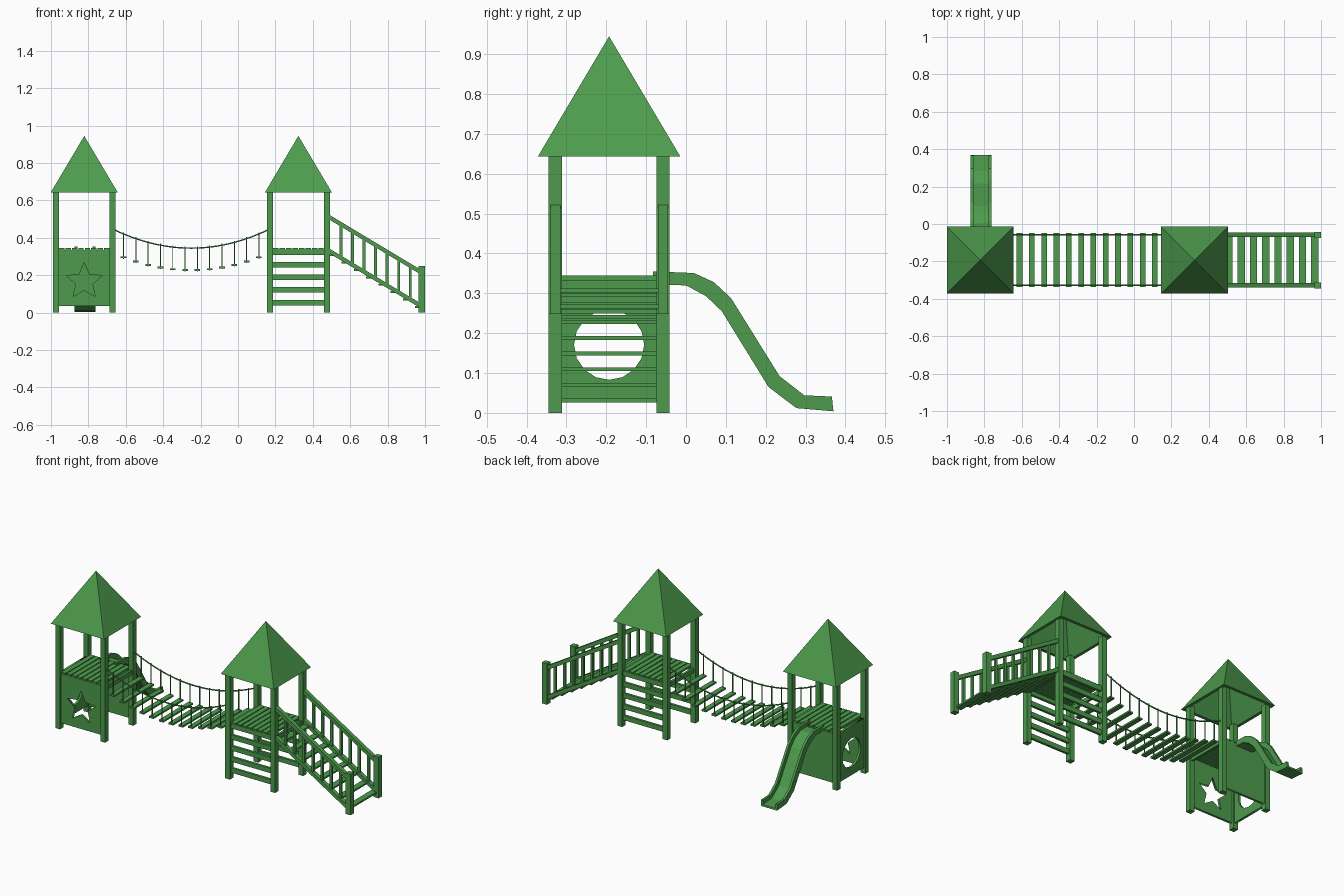
import bpy, bmesh, math
from mathutils import Matrix, Vector

if "Cube" in bpy.data.objects:
    bpy.data.objects.remove(bpy.data.objects["Cube"], do_unlink=True)

green = bpy.data.materials.new("playground_green")
green.use_nodes = True
green.diffuse_color = (0.075, 0.33, 0.075, 1)
green.node_tree.nodes["Principled BSDF"].inputs["Base Color"].default_value = green.diffuse_color

CY = -0.193            # centre line of towers, bridge and stairs
PX, PY = 0.152, 0.135  # post offsets from tower centre
DECK = 0.335


def add_object(name, data):
    obj = bpy.data.objects.new(name, data)
    data.materials.append(green)
    bpy.context.collection.objects.link(obj)
    return obj


def finish(name, bm):
    bmesh.ops.recalc_face_normals(bm, faces=bm.faces)
    mesh = bpy.data.meshes.new(name)
    bm.to_mesh(mesh)
    bm.free()
    return add_object(name, mesh)


def boxes(name, items):
    """One object from a list of (centre, size) boxes."""
    bm = bmesh.new()
    for centre, size in items:
        bmesh.ops.create_cube(bm, size=1, matrix=Matrix.Translation(centre) @ Matrix.Diagonal((*size, 1)))
    return finish(name, bm)


def panel(name, location, spin, half_width, low, high, hole=()):
    """Upright board with an optional cut-out, drawn as a filled outline."""
    curve = bpy.data.curves.new(name, "CURVE")
    curve.dimensions = "2D"
    curve.fill_mode = "BOTH"
    curve.extrude = 0.007
    outer = [(-half_width, low), (half_width, low), (half_width, high), (-half_width, high)]
    for outline in filter(None, (outer, hole)):
        spline = curve.splines.new("POLY")
        spline.points.add(len(outline) - 1)
        for point, (u, v) in zip(spline.points, outline):
            point.co = (u, v, 0, 1)
        spline.use_cyclic_u = True
    obj = add_object(name, curve)
    obj.location = location
    obj.rotation_euler = (math.pi / 2, 0, spin)


def ring(count, z, radii):
    """Closed outline whose radius cycles through radii, starting at the top."""
    step = math.tau / count
    return [(radii[i % len(radii)] * math.sin(i * step), z + radii[i % len(radii)] * math.cos(i * step))
            for i in range(count)]


def roof(name, cx):
    """Hollow four-sided roof."""
    bm = bmesh.new()
    loops = []
    for half, top in ((0.179, 0.945), (0.161, 0.915)):
        base = [bm.verts.new((cx + sx * half, CY + sy * half, 0.643))
                for sx, sy in ((-1, -1), (1, -1), (1, 1), (-1, 1))]
        apex = bm.verts.new((cx, CY, top))
        for i in range(4):
            bm.faces.new((base[i], base[(i + 1) % 4], apex))
        loops.append(base)
    for i in range(4):
        j = (i + 1) % 4
        bm.faces.new((loops[0][i], loops[0][j], loops[1][j], loops[1][i]))
    finish(name, bm)


def tower(prefix, cx):
    boxes(prefix + "_posts", [((cx + sx * PX, CY + sy * PY, 0.325), (0.032, 0.033, 0.65))
                              for sx in (-1, 1) for sy in (-1, 1)])
    boxes(prefix + "_deck_planks", [((cx + (i - 3.5) * 0.0345, CY, DECK + 0.004), (0.029, 0.28, 0.012))
                                    for i in range(8)])
    boxes(prefix + "_deck_beams", [((cx + s * PX, CY, DECK - 0.014), (0.014, 2 * PY, 0.026))
                                   for s in (-1, 1)])
    roof(prefix + "_roof", cx)


# Towers
LEFT, RIGHT = -0.822, 0.323
tower("slide_tower", LEFT)
tower("stair_tower", RIGHT)

# Boards around the slide tower
panel("star_panel", (LEFT, CY - PY, 0), 0, PX - 0.016, 0.035, DECK, ring(10, 0.167, (0.1, 0.046)))
panel("round_hole_panel", (LEFT - PX, CY, 0), math.pi / 2, PY - 0.0165, 0.035, DECK,
      ring(16, 0.171, (0.088,)))
panel("back_panel", (LEFT, CY + PY, 0), 0, PX - 0.016, 0.035, DECK)

# Ladder bars on both long sides of the stair tower
boxes("ladder_bars", [((RIGHT, CY + s * PY, 0.054 + i * 0.0675), (2 * PX - 0.03, 0.015, 0.029))
                      for s in (-1, 1) for i in range(5)])

# Hanging bridge
MID = -0.25


def rope_z(x):
    return 0.345 + 0.095 * ((x - MID) / 0.405) ** 2


def plank_z(x):
    return 0.227 + 0.069 * ((x - MID) / 0.362) ** 2


plank_xs = [MID + (i - 5.5) * 0.0658 for i in range(12)]
boxes("bridge_planks", [((x, CY, plank_z(x)), (0.03, 0.288, 0.01)) for x in plank_xs])
hangers = []
for s in (-1, 1):
    for x in plank_xs:
        low, high = plank_z(x) - 0.008, rope_z(x) + 0.008
        hangers.append(((x, CY + s * 0.135, (low + high) / 2), (0.005, 0.005, high - low)))
    rope = bpy.data.curves.new("bridge_rope", "CURVE")
    rope.dimensions = "3D"
    rope.bevel_depth = 0.004
    rope.bevel_resolution = 1
    rope.use_fill_caps = True
    spline = rope.splines.new("POLY")
    spline.points.add(24)
    for i, point in enumerate(spline.points):
        x = MID + 0.41 * (i / 12 - 1)
        point.co = (x, CY + s * 0.135, rope_z(x), 1)
    add_object("bridge_rope", rope)
boxes("bridge_hangers", hangers)

# Stairs with railings
X0, X1, SLOPE = 0.48, 0.975, -0.6


def sloped_bar(name, y, top, height, width):
    bm = bmesh.new()
    bmesh.ops.create_cube(bm, size=1)
    for v in bm.verts:
        x = X0 + (v.co.x + 0.5) * (X1 - X0)
        v.co = (x, y + v.co.y * width, top + SLOPE * (x - 0.49) + (v.co.z - 0.5) * height)
    finish(name, bm)


balusters, newels = [], []
for s in (-1, 1):
    y = CY + s * PY
    sloped_bar("stair_rail", y, 0.522, 0.026, 0.025)
    sloped_bar("stair_stringer", y, 0.342, 0.026, 0.025)
    newels.append(((0.983, y, 0.125), (0.034, 0.033, 0.25)))
    for i in range(7):
        x = 0.55 + i * 0.0618
        balusters.append(((x, y, 0.418 + SLOPE * (x - 0.49)), (0.015, 0.012, 0.18)))
boxes("stair_newel_posts", newels)
boxes("stair_balusters", balusters)
boxes("stair_treads", [((0.508 + i * 0.0655, CY, 0.307 - i * 0.0395), (0.038, 2 * PY - 0.02, 0.01))
                       for i in range(8)])

# Slide: channel section swept along paired lower and upper outlines
under = [(-0.083, 0.322), (0.0, 0.32), (0.05, 0.293), (0.09, 0.255), (0.207, 0.065), (0.277, 0.012), (0.37, 0.004)]
upper = [(-0.083, 0.355), (0.02, 0.351), (0.07, 0.328), (0.113, 0.288), (0.235, 0.092), (0.297, 0.044), (0.366, 0.041)]
half_section = [(0.055, 0), (0.055, 1), (0.041, 1), (0.041, 0.3)]
section = half_section + [(-u, t) for u, t in reversed(half_section)]
bm = bmesh.new()
rows = []
for a, b in zip(under, upper):
    row = []
    for u, t in section:
        y, z = Vector(a).lerp(Vector(b), t)
        row.append(bm.verts.new((-0.818 + u, y, z)))
    rows.append(row)
n = len(section)
for r0, r1 in zip(rows, rows[1:]):
    for i in range(n):
        j = (i + 1) % n
        bm.faces.new((r0[i], r0[j], r1[j], r1[i]))
bm.faces.new(rows[0])
bm.faces.new(rows[-1])
finish("slide", bm)

# Turn outlines and ropes into plain meshes
bpy.ops.object.select_all(action="DESELECT")
curves = [o for o in bpy.context.collection.objects if o.type == "CURVE"]
for obj in curves:
    obj.select_set(True)
bpy.context.view_layer.objects.active = curves[0]
bpy.ops.object.convert(target="MESH")
